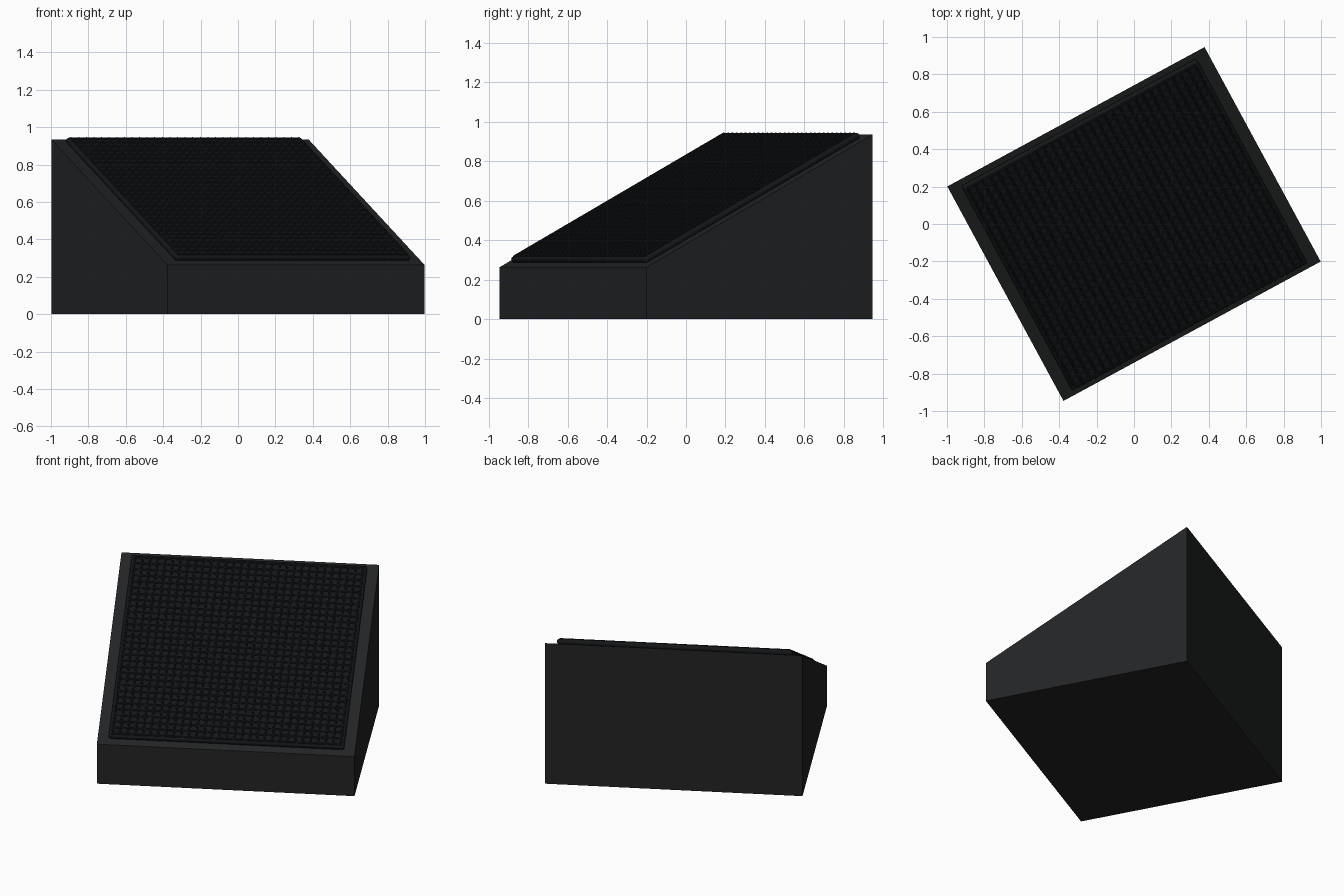
import bpy, bmesh, math
from mathutils import Matrix

if "Cube" in bpy.data.objects:
    bpy.data.objects.remove(bpy.data.objects["Cube"])

YAW = math.radians(28.45)
W, D = 1.564, 1.304            # body width and depth
Z_LOW, Z_HIGH = 0.263, 0.935   # front and back heights
SLOPE = math.atan2(Z_HIGH - Z_LOW, D)
TURN = Matrix.Rotation(YAW, 4, 'Z')
FACE = (TURN @ Matrix.Translation((0, 0.004, (Z_LOW + Z_HIGH) / 2 + 0.002))
        @ Matrix.Rotation(SLOPE, 4, 'X'))


def material(name, rgb):
    m = bpy.data.materials.new(name)
    m.diffuse_color = (*rgb, 1)
    m.use_nodes = True
    m.node_tree.nodes["Principled BSDF"].inputs["Base Color"].default_value = m.diffuse_color
    return m


def add(name, bm, matrix, mat):
    bmesh.ops.recalc_face_normals(bm, faces=bm.faces)
    me = bpy.data.meshes.new(name)
    bm.to_mesh(me)
    bm.free()
    ob = bpy.data.objects.new(name, me)
    ob.matrix_world = matrix
    me.materials.append(mat)
    bpy.context.collection.objects.link(ob)
    return ob


body_mat = material("matte_black", (0.016, 0.017, 0.018))
mesh_mat = material("grille_black", (0.007, 0.008, 0.009))

# wedge cabinet: side profile extruded across the width
bm = bmesh.new()
profile = [(-D / 2, 0), (D / 2, 0), (D / 2, Z_HIGH), (-D / 2, Z_LOW)]
side = bm.faces.new([bm.verts.new((-W / 2, y, z)) for y, z in profile])
ext = bmesh.ops.extrude_face_region(bm, geom=[side])
bmesh.ops.translate(bm, vec=(W, 0, 0),
                    verts=[v for v in ext["geom"] if isinstance(v, bmesh.types.BMVert)])
add("wedge_cabinet", bm, TURN, body_mat)

# round-edged panel lying on the slope
PW, PL, PT = 1.43, 1.395, 0.032
bm = bmesh.new()
bmesh.ops.create_cube(bm, size=1, matrix=Matrix.Translation((0, 0, PT / 2))
                      @ Matrix.Diagonal((PW, PL, PT, 1)))
bmesh.ops.bevel(bm, geom=bm.edges[:], offset=0.014, segments=4,
                profile=0.5, affect='EDGES')
panel = add("grille_panel", bm, FACE, mesh_mat)
for p in panel.data.polygons:
    p.use_smooth = p.area < 0.1


# crossed wires of the grille
def wires(name, count, span, length, along_x, height):
    bm = bmesh.new()
    for i in range(count):
        t = -span / 2 + span * i / (count - 1)
        if along_x:
            m = Matrix.Translation((0, t, height)) @ Matrix.Rotation(math.pi / 2, 4, 'Y')
        else:
            m = Matrix.Translation((t, 0, height)) @ Matrix.Rotation(math.pi / 2, 4, 'X')
        bmesh.ops.create_cone(bm, cap_ends=True, segments=8, radius1=0.008,
                              radius2=0.008, depth=length, matrix=m)
    add(name, bm, FACE, mesh_mat)


wires("cross_wires", 30, PL - 0.045, PW - 0.03, True, PT - 0.003)
wires("long_wires", 31, PW - 0.045, PL - 0.03, False, PT - 0.002)
